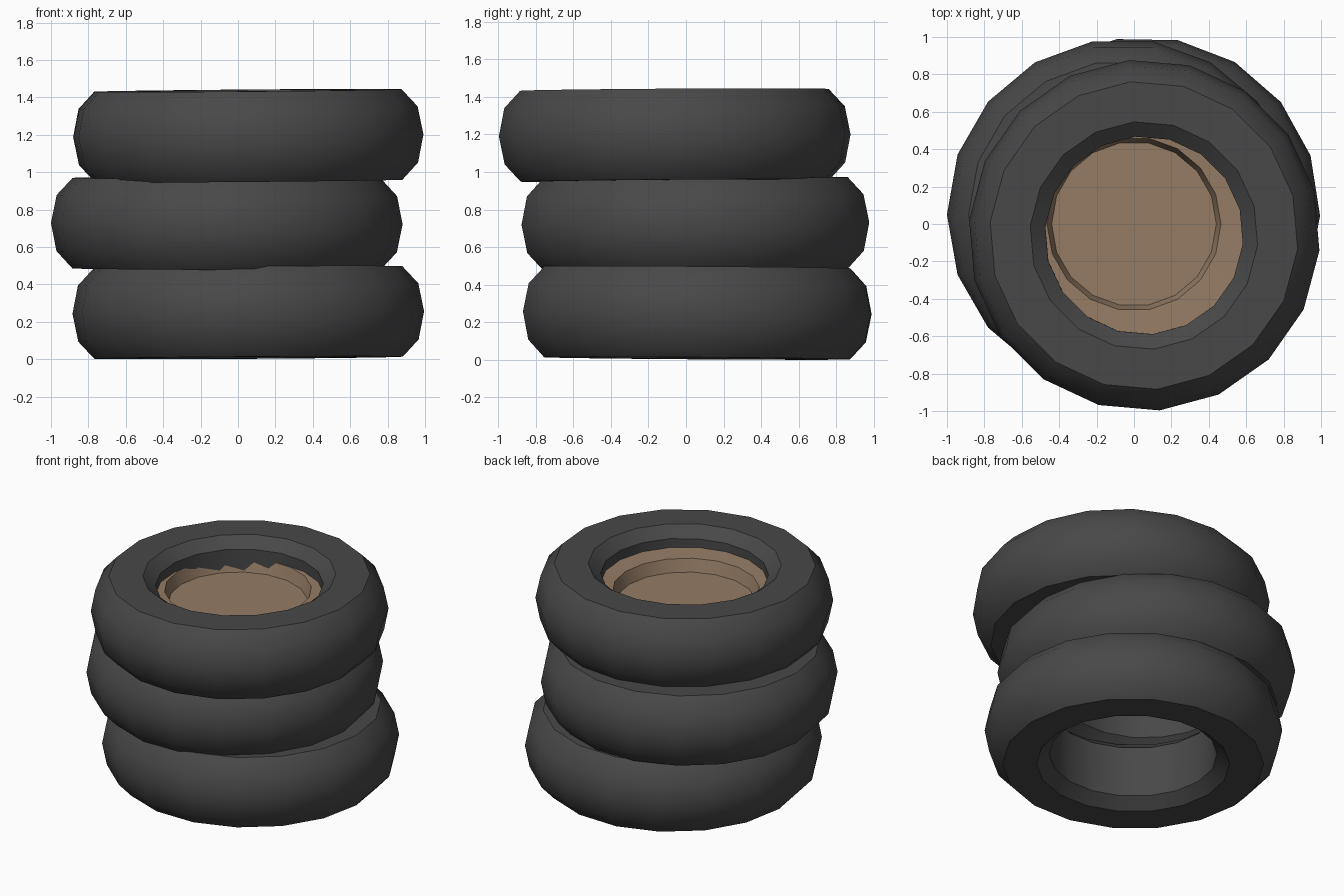
import bpy, bmesh
from math import cos, sin, pi, radians

if "Cube" in bpy.data.objects:
    bpy.data.objects.remove(bpy.data.objects["Cube"])

SIDES = 18


def lathe(name, profile, loc, rot=(0, 0, 0), closed=True):
    """Spin (radius, z) points around z; radius 0 makes a pole."""
    bm = bmesh.new()
    rings = []
    for r, z in profile:
        if r == 0:
            rings.append([bm.verts.new((0, 0, z))] * SIDES)
        else:
            rings.append([bm.verts.new((r * cos(2 * pi * i / SIDES), r * sin(2 * pi * i / SIDES), z))
                          for i in range(SIDES)])
    pairs = list(zip(rings, rings[1:] + rings[:1])) if closed else list(zip(rings, rings[1:]))
    for a, b in pairs:
        for i in range(SIDES):
            j = (i + 1) % SIDES
            quad = list(dict.fromkeys((a[i], a[j], b[j], b[i])))
            if len(quad) > 2:
                bm.faces.new(quad)
    bmesh.ops.recalc_face_normals(bm, faces=bm.faces)
    mesh = bpy.data.meshes.new(name)
    bm.to_mesh(mesh)
    bm.free()
    obj = bpy.data.objects.new(name, mesh)
    bpy.context.collection.objects.link(obj)
    obj.location = loc
    obj.rotation_euler = [radians(a) for a in rot]
    bpy.ops.object.select_all(action='DESELECT')
    obj.select_set(True)
    bpy.context.view_layer.objects.active = obj
    bpy.ops.object.shade_smooth_by_angle(angle=radians(35))
    return obj


def material(name, color):
    mat = bpy.data.materials.new(name)
    mat.diffuse_color = (*color, 1)
    mat.use_nodes = True
    mat.node_tree.nodes["Principled BSDF"].inputs["Base Color"].default_value = mat.diffuse_color
    return mat


rubber = material("rubber", (0.065, 0.065, 0.065))
earth = material("earth", (0.30, 0.20, 0.13))

# Tyre cross-section: upper half mirrored to the lower half
half = [(0.53, 0.175), (0.61, 0.242), (0.825, 0.242), (0.91, 0.15)]
tyre = half + [(0.94, 0)] + [(r, -z) for r, z in reversed(half)]

# Three loosely stacked tyres, each shifted, turned and slightly tilted
stack = [
    ("bottom_tyre", (0.055, 0.06, 0.25), (-0.4, -0.4, -1)),
    ("middle_tyre", (-0.06, 0.05, 0.725), (0.4, 0.2, 0)),
    ("top_tyre", (0.055, -0.06, 1.195), (0.4, -0.45, -5)),
]
for name, loc, rot in stack:
    lathe(name, tyre, loc, rot).data.materials.append(rubber)

# Soil filling with a raised rim, tucked inside the top tyre
soil = lathe("soil", [(0, 1.215), (0.44, 1.215), (0.465, 1.30), (0.62, 1.31), (0.62, 1.12), (0, 1.12)],
             (0, 0, 0), closed=False)
soil.data.materials.append(earth)
